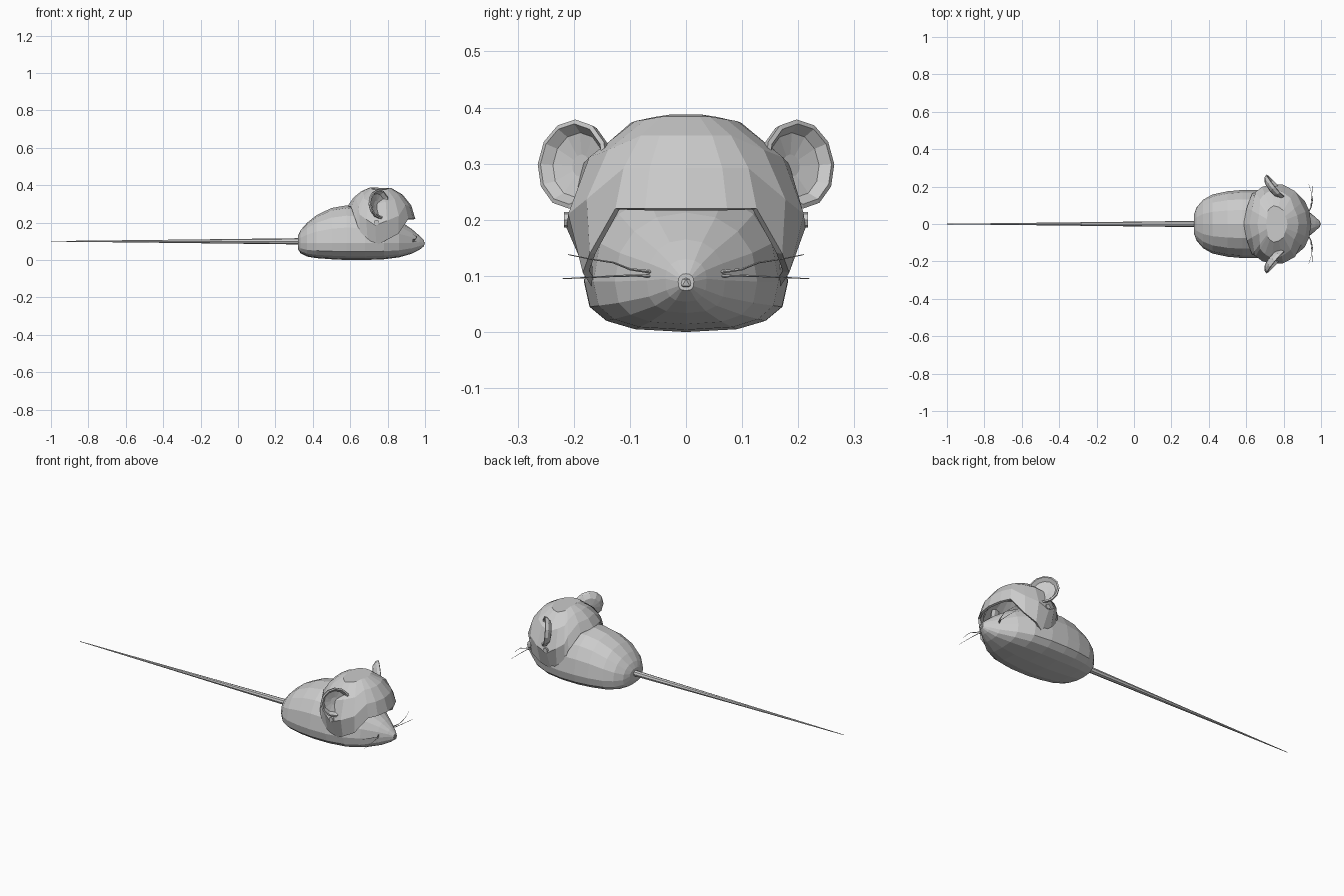
import bpy, bmesh
from math import sin, cos, pi, radians
from mathutils import Vector, Matrix

if "Cube" in bpy.data.objects:
    bpy.data.objects.remove(bpy.data.objects["Cube"])

def loft(name, rings, closed=True, caps=True):
    """Skin a list of point rings; caps close both ends."""
    bm = bmesh.new()
    vr = [[bm.verts.new(p) for p in r] for r in rings]
    n = len(vr[0])
    for a, b in zip(vr, vr[1:]):
        for i in range(n if closed else n - 1):
            j = (i + 1) % n
            bm.faces.new((a[i], a[j], b[j], b[i]))
    if caps:
        bm.faces.new(vr[0])
        bm.faces.new(vr[-1])
    bmesh.ops.recalc_face_normals(bm, faces=bm.faces)
    me = bpy.data.meshes.new(name)
    bm.to_mesh(me)
    bm.free()
    ob = bpy.data.objects.new(name, me)
    bpy.context.collection.objects.link(ob)
    return ob

def mirrored(ob):
    """Mirror a side part across the y = 0 plane."""
    m = ob.modifiers.new("mirror", 'MIRROR')
    m.use_axis = (False, True, False)
    return ob

# Body: x, half width, widest height, top, bottom
stations = [
    (.32, .05, .10, .13, .06), (.335, .09, .09, .16, .035), (.37, .13, .09, .20, .018),
    (.42, .158, .09, .24, .01), (.50, .175, .09, .278, .004), (.58, .182, .09, .292, 0),
    (.68, .181, .09, .285, 0), (.78, .165, .09, .255, .004), (.86, .127, .09, .213, .014),
    (.93, .070, .092, .165, .034), (.97, .037, .095, .13, .054), (.995, .014, .09, .104, .074)]
def body_ring(x, w, mid, top, bot, n=16):
    ring = []
    for i in range(n):
        c, s = cos(2 * pi * i / n), sin(2 * pi * i / n)
        e = .92 if s > 0 else .72          # squarer underside
        y = w * abs(c) ** e * (1 if c > 0 else -1)
        z = mid + (top - mid) * s ** e if s > 0 else mid - (mid - bot) * abs(s) ** e
        ring.append((x, y, z))
    return ring
loft("body", [body_ring(*s) for s in stations])

# Nose tip
bpy.ops.mesh.primitive_ico_sphere_add(subdivisions=1, radius=.013, location=(.988, 0, .088))
bpy.context.object.name = "nose"

# Tail
loft("tail", [[(x, r * cos(a * pi / 4), z + r * sin(a * pi / 4)) for a in range(8)]
              for x, r, z in ((-1, .0015, .10), (-.4, .008, .10), (.36, .017, .10))])

# Helmet: ellipsoid shell whose rim elevation varies with azimuth
C, R = Vector((.757, 0, .2)), (.192, .215, .195)
rim = [(0, 6), (20, 6), (36, 6), (57, -18), (78, -29), (97, -39), (112, -26),
       (125, -15), (131, 2), (153, 26), (180, 27)]
rim += [(-a, e) for a, e in reversed(rim[1:-1])]
def shell(az, el):
    az, el = radians(az), radians(el)
    return C + Vector((R[0] * cos(az) * cos(el), R[1] * sin(az) * cos(el), R[2] * sin(el)))
levels = (0, .28, .56, .82)
helmet = loft("helmet", [[shell(a, e + (85 - e) * t) for a, e in rim] for t in levels], caps=False)
bm = bmesh.new()
bm.from_mesh(helmet.data)
top = [e for e in bm.edges if e.is_boundary and min(v.co.z for v in e.verts) > .33]
bmesh.ops.holes_fill(bm, edges=top)
bmesh.ops.recalc_face_normals(bm, faces=bm.faces)
bm.to_mesh(helmet.data)
bm.free()
sol = helmet.modifiers.new("thickness", 'SOLIDIFY')
sol.thickness, sol.offset = .012, -1

# Ears: dished discs facing forward and outward
normal = Vector((.75, .62, .1)).normalized()
frame = Matrix.Translation((.75, .195, .298)) @ normal.to_track_quat('Z', 'Y').to_matrix().to_4x4()
profile = [(.02, -.028), (.055, -.022), (.076, -.004), (.08, .012), (.072, .014), (.058, -.004), (.02, -.012)]
mirrored(loft("ear", [[frame @ Vector((r * cos(i * pi / 6), r * sin(i * pi / 6), d))
                       for i in range(12)] for r, d in profile]))

# Helmet pivot pegs
mirrored(loft("peg", [[(.74 + .014 * cos(i * pi / 4), y, .2 + .014 * sin(i * pi / 4))
                       for i in range(8)] for y in (.19, .217)]))

# Whiskers
def whisker(name, pts):
    n = len(pts)
    rings = []
    for k, (x, y, z) in enumerate(pts):
        r = .003 * (1 - .75 * k / (n - 1))
        rings.append([(x + r * cos(i * pi / 2), y, z + r * sin(i * pi / 2)) for i in range(4)])
    mirrored(loft(name, rings))
whisker("whisker_upper", [(.93, .055, .106), (.945, .085, .11), (.95, .10, .112),
                          (.955, .13, .124), (.948, .17, .13), (.935, .21, .138)])
whisker("whisker_lower", [(.93, .055, .099), (.945, .09, .101), (.95, .14, .099), (.955, .22, .095)])
